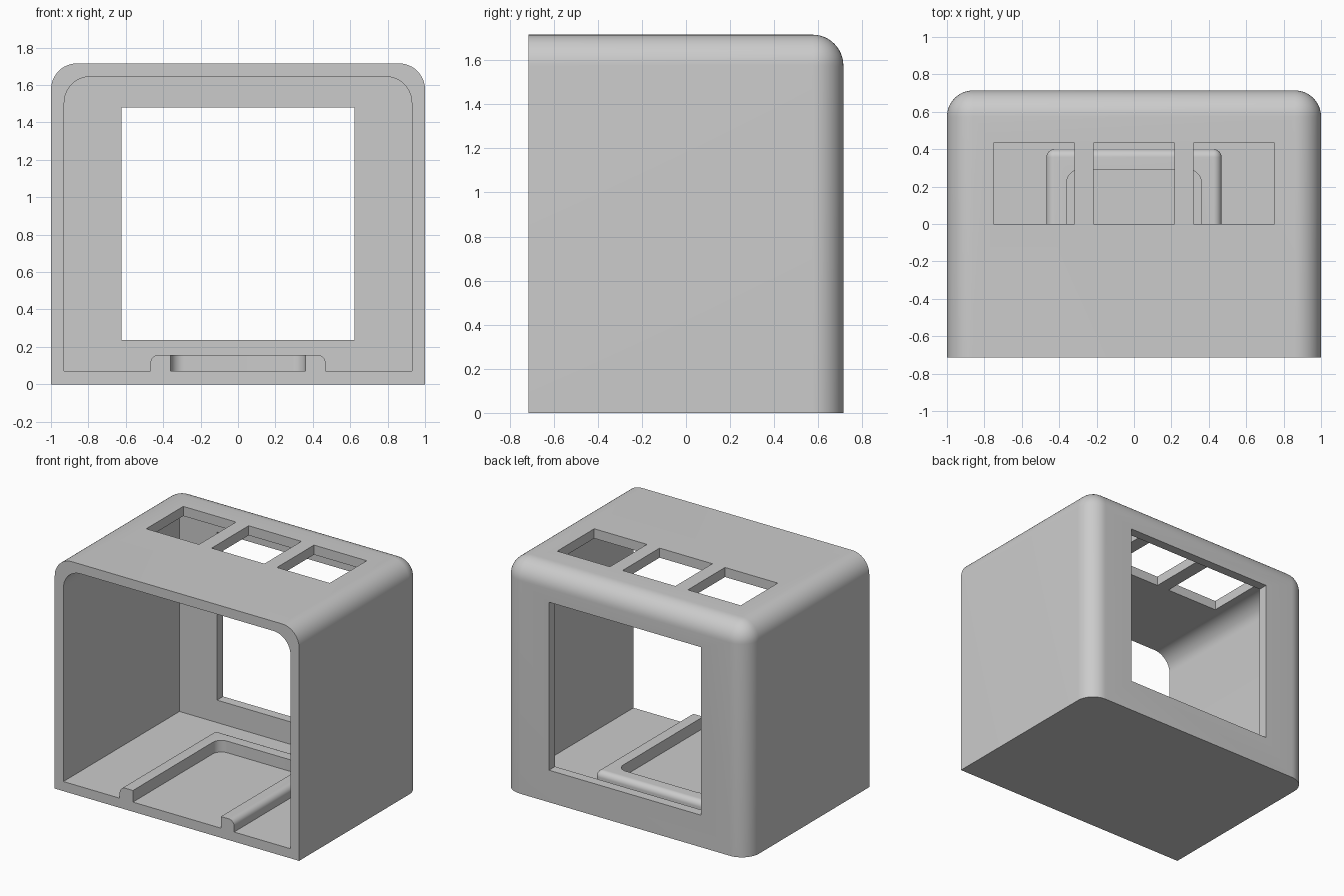
import bpy
import bmesh
import math
from mathutils import Vector

default = bpy.data.objects.get("Cube")
if default:
    bpy.data.objects.remove(default, do_unlink=True)

grey = bpy.data.materials.new("plain grey")
grey.use_nodes = True
COLOUR = (0.6, 0.6, 0.6, 1)
grey.diffuse_color = COLOUR
grey.node_tree.nodes["Principled BSDF"].inputs["Base Color"].default_value = COLOUR


def box(name, lo, hi, radius=0, rounded=None):
    """Box between two corners; edges whose relative midpoint passes the rule are rounded."""
    lo, hi = Vector(lo), Vector(hi)
    bm = bmesh.new()
    bmesh.ops.create_cube(bm, size=2)
    if rounded:
        edges = [e for e in bm.edges
                 if rounded(*((e.verts[0].co + e.verts[1].co) / 2))]
    for v in bm.verts:
        v.co = Vector(((lo[i] + hi[i]) / 2 + v.co[i] * (hi[i] - lo[i]) / 2
                       for i in range(3)))
    if rounded:
        bmesh.ops.bevel(bm, geom=edges, offset=radius, segments=12,
                        profile=0.5, affect='EDGES')
    mesh = bpy.data.meshes.new(name)
    bm.to_mesh(mesh)
    bm.free()
    mesh.materials.append(grey)
    obj = bpy.data.objects.new(name, mesh)
    bpy.context.collection.objects.link(obj)
    return obj


def cut(target, cutter):
    """Subtract the cutter from the target, then remove the cutter."""
    mod = target.modifiers.new("cut", 'BOOLEAN')
    mod.operation = 'DIFFERENCE'
    mod.solver = 'EXACT'
    mod.object = cutter
    bpy.context.view_layer.update()
    graph = bpy.context.evaluated_depsgraph_get()
    mesh = bpy.data.meshes.new_from_object(target.evaluated_get(graph))
    target.modifiers.clear()
    target.data = mesh
    bpy.data.objects.remove(cutter, do_unlink=True)


def top_and_back(x, y, z):
    """Side and back top edges plus the two upright back edges."""
    return (z > 0.5 and (abs(x) > 0.5 or y > 0.5)) or (abs(x) > 0.5 and y > 0.5)


def upright_back(x, y, z):
    return abs(x) > 0.5 and y > 0.5


def top_sides(x, y, z):
    return abs(x) > 0.5 and z > 0.5


# Outer body, square at the front and rounded over the top and back
housing = box("housing", (-1, -0.714, 0), (1, 0.714, 1.716), 0.14, top_and_back)

# U-shaped rail standing on the floor
rail = box("rail", (-0.468, -1.1, 0.02), (0.468, 0.4, 0.157), 0.043, top_and_back)
cut(rail, box("rail_pocket", (-0.36, -1.2, 0), (0.36, 0.29, 0.3), 0.07, upright_back))

# Hollow room, open at the front, leaving the rail behind
room = box("room", (-0.929, -1, 0.071), (0.929, 0.643, 1.645), 0.14, top_sides)
cut(room, rail)
cut(housing, room)

# Back window
cut(housing, box("window", (-0.622, 0.5, 0.237), (0.622, 0.9, 1.48)))

# Three roof openings
for x in (-0.535, 0, 0.535):
    cut(housing, box("roof_opening", (x - 0.216, 0, 1.4), (x + 0.216, 0.433, 1.9)))

bpy.ops.object.select_all(action='DESELECT')
housing.select_set(True)
bpy.context.view_layer.objects.active = housing
bpy.ops.object.shade_smooth_by_angle(angle=math.radians(30))
